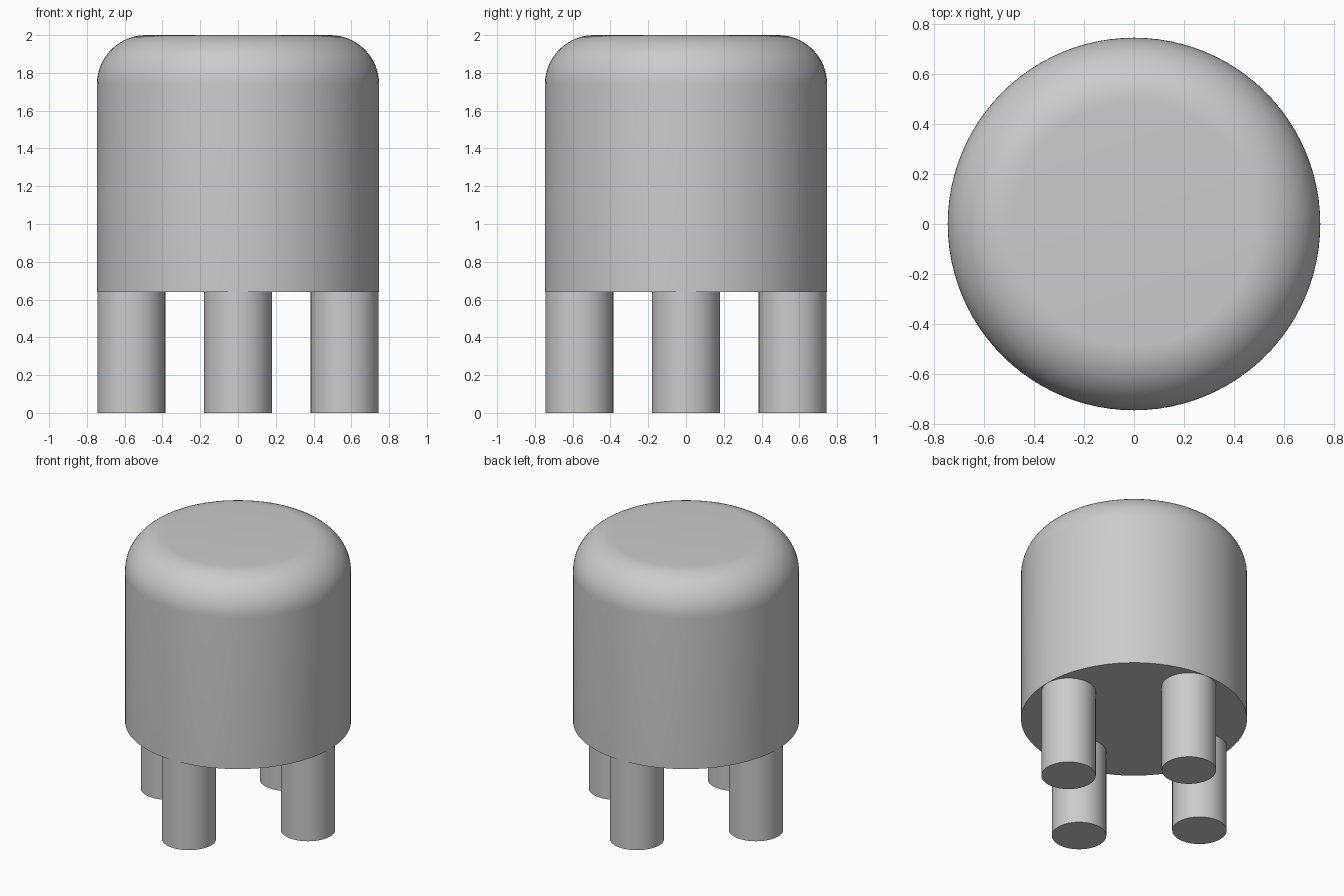
import bpy
import math

cube = bpy.data.objects.get("Cube")
if cube:
    bpy.data.objects.remove(cube, do_unlink=True)

BODY_R, BODY_BASE, TOP, ROUND = 0.747, 0.64, 2.0, 0.26
LEG_R, LEG_OFFSET = 0.18, 0.565

grey = bpy.data.materials.new("plain grey")
grey.use_nodes = True
colour = (0.6, 0.6, 0.6, 1)
grey.diffuse_color = colour
grey.node_tree.nodes["Principled BSDF"].inputs["Base Color"].default_value = colour


def cylinder(name, radius, bottom, top, x=0, y=0, sides=64):
    bpy.ops.mesh.primitive_cylinder_add(
        vertices=sides, radius=radius, depth=top - bottom,
        location=(x, y, (top + bottom) / 2))
    obj = bpy.context.object
    obj.name = name
    obj.data.materials.append(grey)
    return obj


def smooth(obj):
    bpy.ops.object.select_all(action="DESELECT")
    obj.select_set(True)
    bpy.context.view_layer.objects.active = obj
    bpy.ops.object.shade_smooth_by_angle(angle=math.radians(35))


# Body with a generously rounded top rim
body = cylinder("body", BODY_R, BODY_BASE, TOP, sides=96)
weights = body.data.attributes.new("bevel_weight_edge", "FLOAT", "EDGE")
for edge in body.data.edges:
    if all(body.data.vertices[v].co.z > 0 for v in edge.vertices):
        weights.data[edge.index].value = 1
bevel = body.modifiers.new("rounded rim", "BEVEL")
bevel.limit_method = "WEIGHT"
bevel.width = ROUND
bevel.segments = 16
bpy.ops.object.modifier_apply(modifier=bevel.name)
smooth(body)

# Four round legs, one on each side
for i, side in enumerate(("left", "back", "right", "front")):
    turn = i * math.pi / 2
    leg = cylinder(side + "_leg", LEG_R, 0, BODY_BASE + 0.01,
                   LEG_OFFSET * math.cos(turn), LEG_OFFSET * math.sin(turn))
    smooth(leg)
